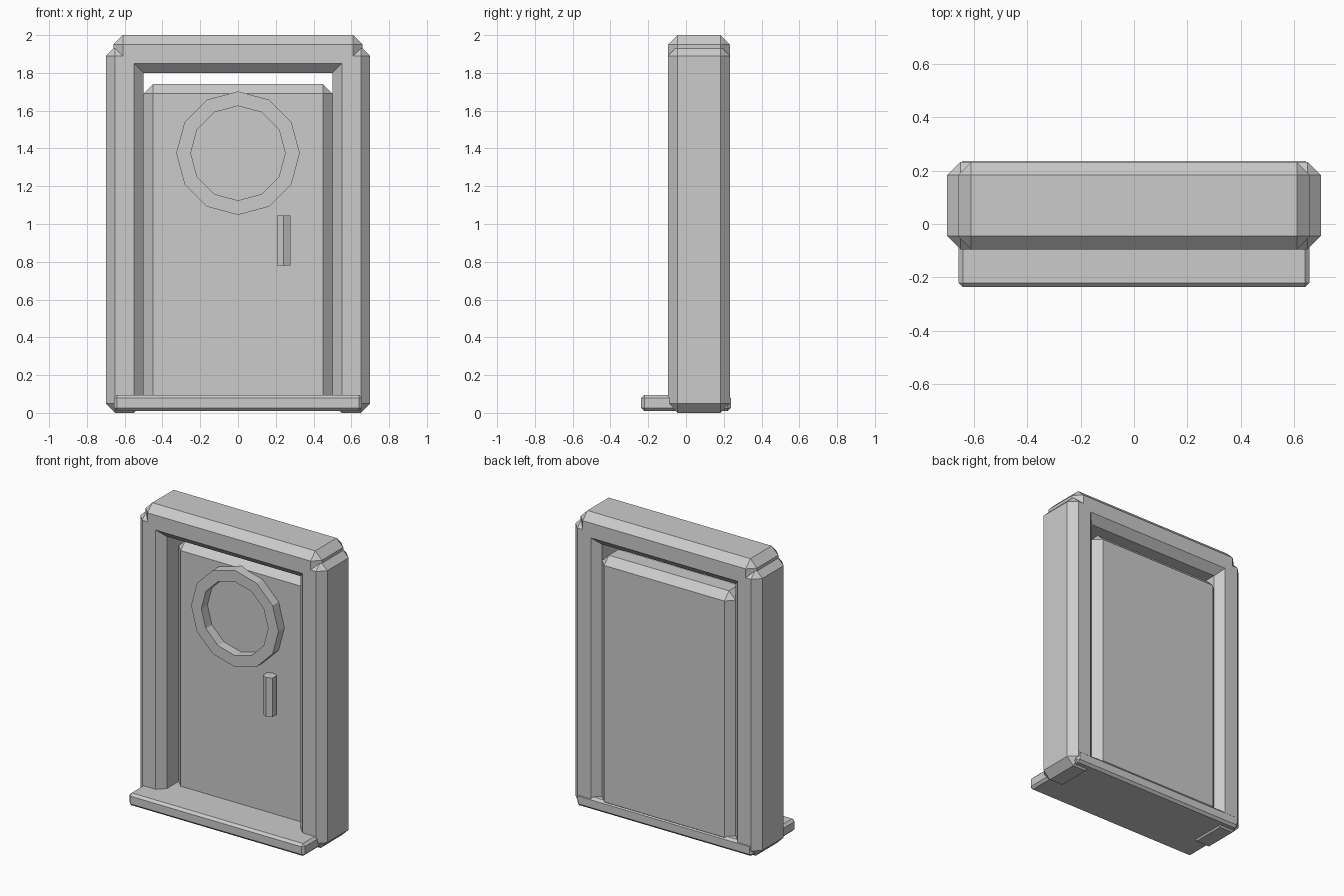
import bpy
import bmesh
from math import tau
from mathutils import Matrix, Vector

cube = bpy.data.objects.get("Cube")
if cube:
    bpy.data.objects.remove(cube, do_unlink=True)

grey = bpy.data.materials.new("plain grey")
grey.use_nodes = True
grey.diffuse_color = (0.6, 0.6, 0.6, 1)
grey.node_tree.nodes["Principled BSDF"].inputs["Base Color"].default_value = (0.6, 0.6, 0.6, 1)


def finish(name, bm):
    bmesh.ops.recalc_face_normals(bm, faces=bm.faces)
    mesh = bpy.data.meshes.new(name)
    bm.to_mesh(mesh)
    bm.free()
    mesh.materials.append(grey)
    obj = bpy.data.objects.new(name, mesh)
    bpy.context.collection.objects.link(obj)
    return obj


def chamfered_box(name, low, high, chamfer):
    low, high = Vector(low), Vector(high)
    bm = bmesh.new()
    bmesh.ops.create_cube(bm, size=1, matrix=Matrix.Translation((low + high) / 2)
                          @ Matrix.Diagonal((high - low).to_4d()))
    bmesh.ops.bevel(bm, geom=bm.edges[:], offset=chamfer, segments=1,
                    profile=0.5, affect='EDGES')
    return finish(name, bm)


FRONT, BACK = -0.095, 0.233
DOOR_FRONT = 0.03

# Frame: two posts and a lintel
for name, x in (("left_post", 0.6), ("right_post", -0.6)):
    chamfered_box(name, (x - 0.1, FRONT, 0), (x + 0.1, BACK, 1.94), 0.05)
chamfered_box("lintel", (-0.66, FRONT, 1.8), (0.66, BACK, 2), 0.05)

# Door panel, with its foot sunk into the sill
chamfered_box("door_panel", (-0.5, DOOR_FRONT, 0.04), (0.5, BACK, 1.74), 0.05)

# Doorstep sill
chamfered_box("sill", (-0.657, -0.237, 0.011), (0.657, 0.237, 0.095), 0.016)

# Twelve-sided window ring, turned from a rectangular section
bm = bmesh.new()
section = [(0.25, -0.035), (0.327, -0.035), (0.327, 0.05), (0.25, 0.05)]
verts = [bm.verts.new((0, y, 1.375 + r)) for r, y in section]
edges = [bm.edges.new((verts[i - 1], verts[i])) for i in range(len(verts))]
bmesh.ops.spin(bm, geom=verts + edges, cent=(0, 0, 1.375), axis=(0, 1, 0),
               angle=tau, steps=12)
bmesh.ops.remove_doubles(bm, verts=bm.verts, dist=0.001)
finish("window_ring", bm)

# Six-sided upright handle
bm = bmesh.new()
bmesh.ops.create_cone(bm, cap_ends=True, segments=6, radius1=0.042, radius2=0.042,
                      depth=0.265, matrix=Matrix.Translation((0.242, -0.005, 0.912)))
finish("door_handle", bm)
